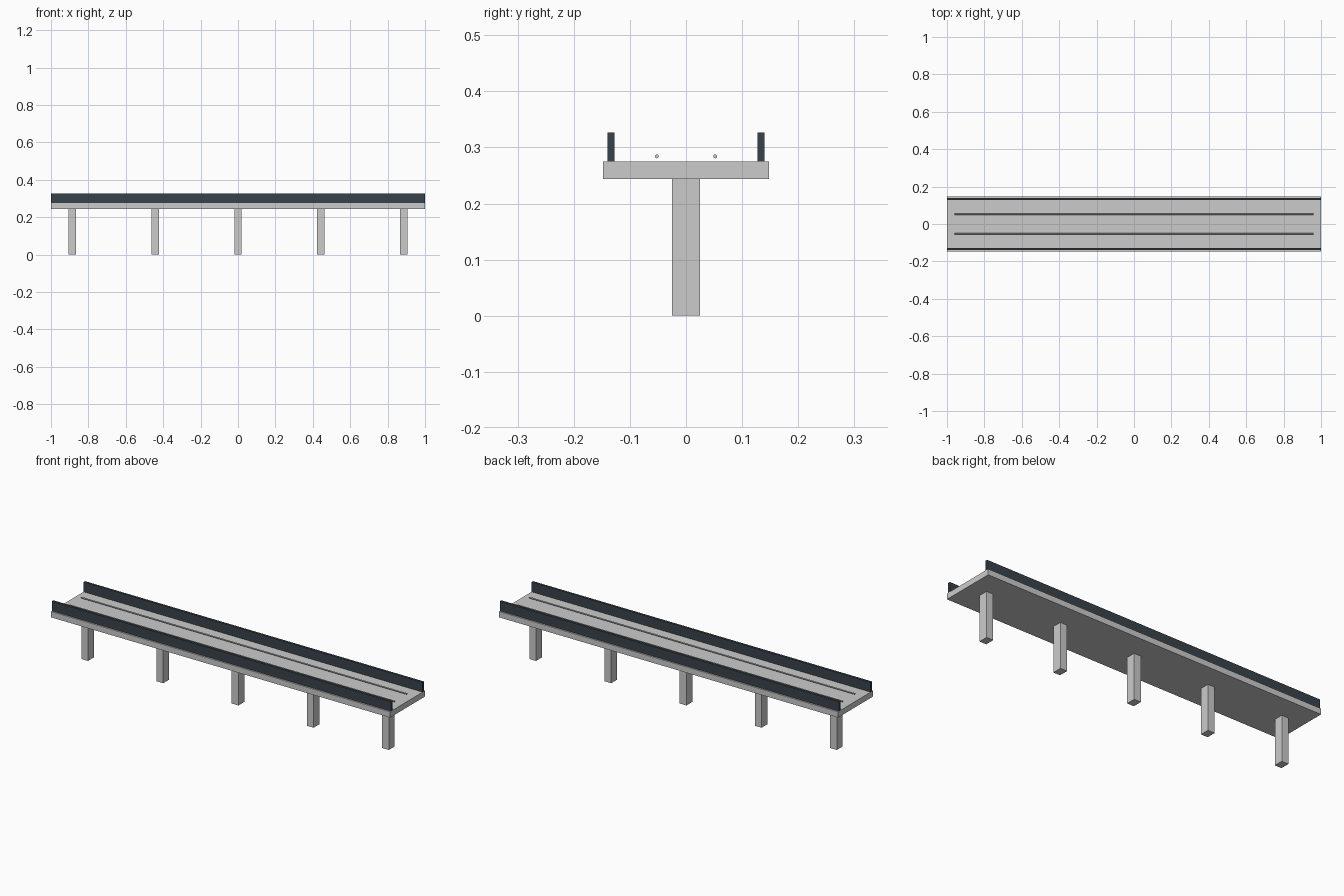
import bpy
from math import pi

if "Cube" in bpy.data.objects:
    bpy.data.objects.remove(bpy.data.objects["Cube"])


def material(name, rgb):
    m = bpy.data.materials.new(name)
    m.diffuse_color = (*rgb, 1)
    m.use_nodes = True
    m.node_tree.nodes["Principled BSDF"].inputs["Base Color"].default_value = m.diffuse_color
    return m


def box(name, center, size, mat=None):
    bpy.ops.mesh.primitive_cube_add(size=1, location=center)
    ob = bpy.context.object
    ob.name = name
    ob.scale = size
    bpy.ops.object.transform_apply(location=False, rotation=False, scale=True)
    if mat:
        ob.data.materials.append(mat)
    return ob


dark = material("dark_slate", (0.04, 0.055, 0.07))

# Bridge deck slab
box("deck", (0, 0, 0.2595), (2, 0.295, 0.031))

# Evenly spaced support piers
for i in range(5):
    box(f"pier_{i + 1}", ((i - 2) * 0.4435, 0, 0.122), (0.04, 0.05, 0.244))

for side, s in (("front", -1), ("back", 1)):
    # Parapet wall along the deck edge
    box(f"{side}_parapet", (0, s * 0.1335, 0.301), (2, 0.0125, 0.052), dark)

    # Thin round rail just above the deck
    bpy.ops.mesh.primitive_cylinder_add(vertices=12, radius=0.0035, depth=1.92,
                                        location=(0, s * 0.052, 0.284),
                                        rotation=(0, pi / 2, 0))
    rail = bpy.context.object
    rail.name = f"{side}_rail"
    bpy.ops.object.shade_smooth_by_angle()
